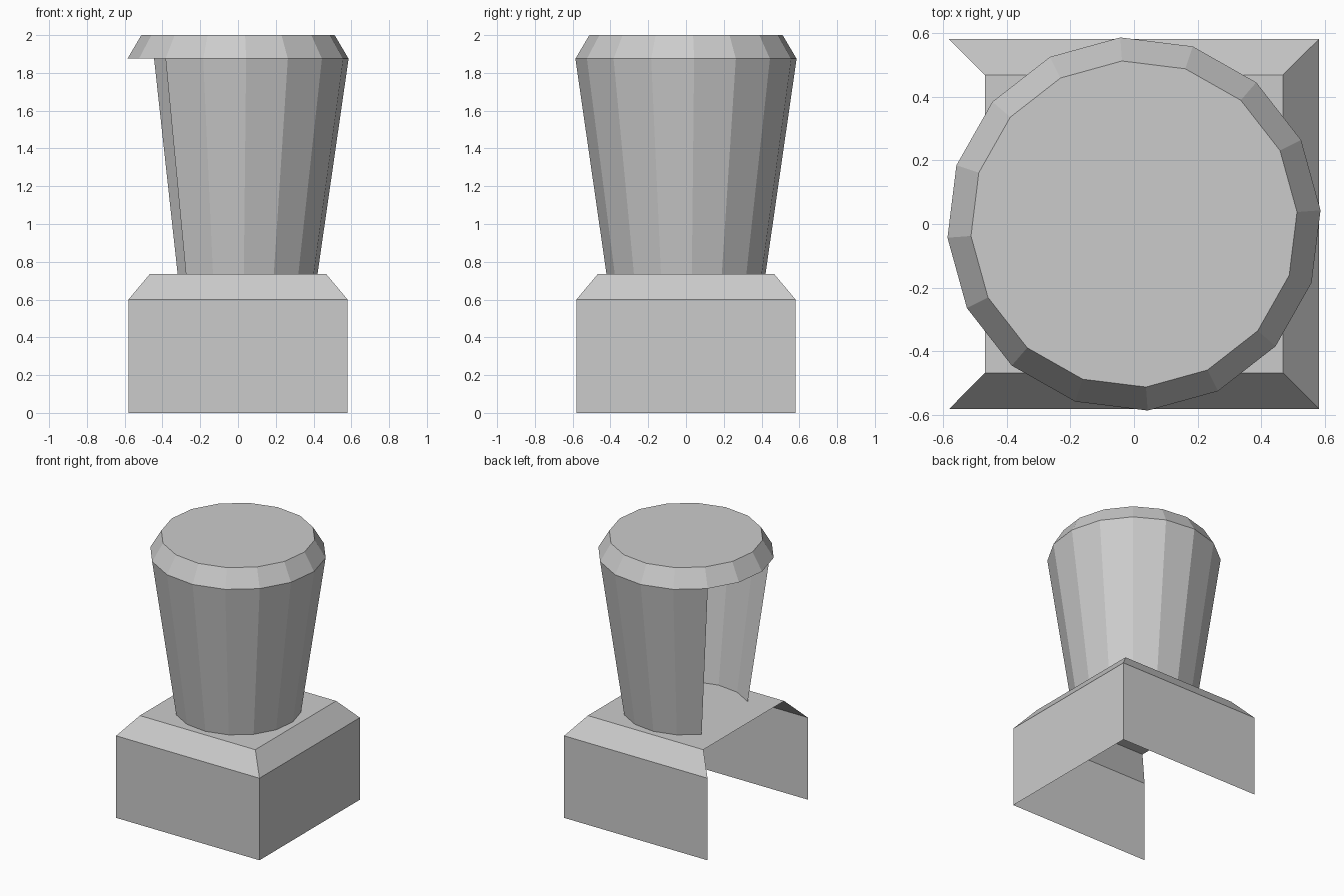
import bpy
import bmesh
from math import cos, sin, radians, sqrt, tau

cube = bpy.data.objects.get("Cube")
if cube:
    bpy.data.objects.remove(cube, do_unlink=True)

# One plain grey for everything
grey = bpy.data.materials.new("plain_grey")
grey.use_nodes = True
colour = (0.6, 0.6, 0.6, 1)
grey.diffuse_color = colour
for node in grey.node_tree.nodes:
    if node.type == "BSDF_PRINCIPLED":
        node.inputs["Base Color"].default_value = colour


def loft(name, sides, start, rings, missing=(), closed_top=False):
    """Join (radius, height) rings into a flat-faced shell, leaving some sides open."""
    bm = bmesh.new()
    loops = []
    for radius, z in rings:
        angles = [radians(start) + tau * i / sides for i in range(sides)]
        loops.append([bm.verts.new((radius * cos(a), radius * sin(a), z)) for a in angles])
    for low, high in zip(loops, loops[1:]):
        for i in range(sides):
            if i not in missing:
                j = (i + 1) % sides
                bm.faces.new((low[i], low[j], high[j], high[i]))
    if closed_top:
        bm.faces.new(loops[-1])
    loose = [v for v in bm.verts if not v.link_faces]
    bmesh.ops.delete(bm, geom=loose, context="VERTS")
    mesh = bpy.data.meshes.new(name)
    bm.to_mesh(mesh)
    bm.free()
    mesh.materials.append(grey)
    obj = bpy.data.objects.new(name, mesh)
    bpy.context.collection.objects.link(obj)
    return obj


SIDES, TURN = 16, 4.2
RIM, RIM_Z = 0.587, 1.875
BASE_TOP = 0.735

# Square base with sloped shoulders, open below and on the -x side
loft("base", 4, 225,
     [(0.58 * sqrt(2), 0), (0.58 * sqrt(2), 0.6), (0.467 * sqrt(2), BASE_TOP)],
     missing={3}, closed_top=True)

# Flaring shaft with a quarter of its panels open towards -x
loft("shaft", SIDES, TURN, [(0.422, BASE_TOP), (RIM, RIM_Z)], missing=range(6, 10))

# Bevelled cap
loft("cap", SIDES, TURN, [(RIM, RIM_Z), (0.513, 2)], closed_top=True)
